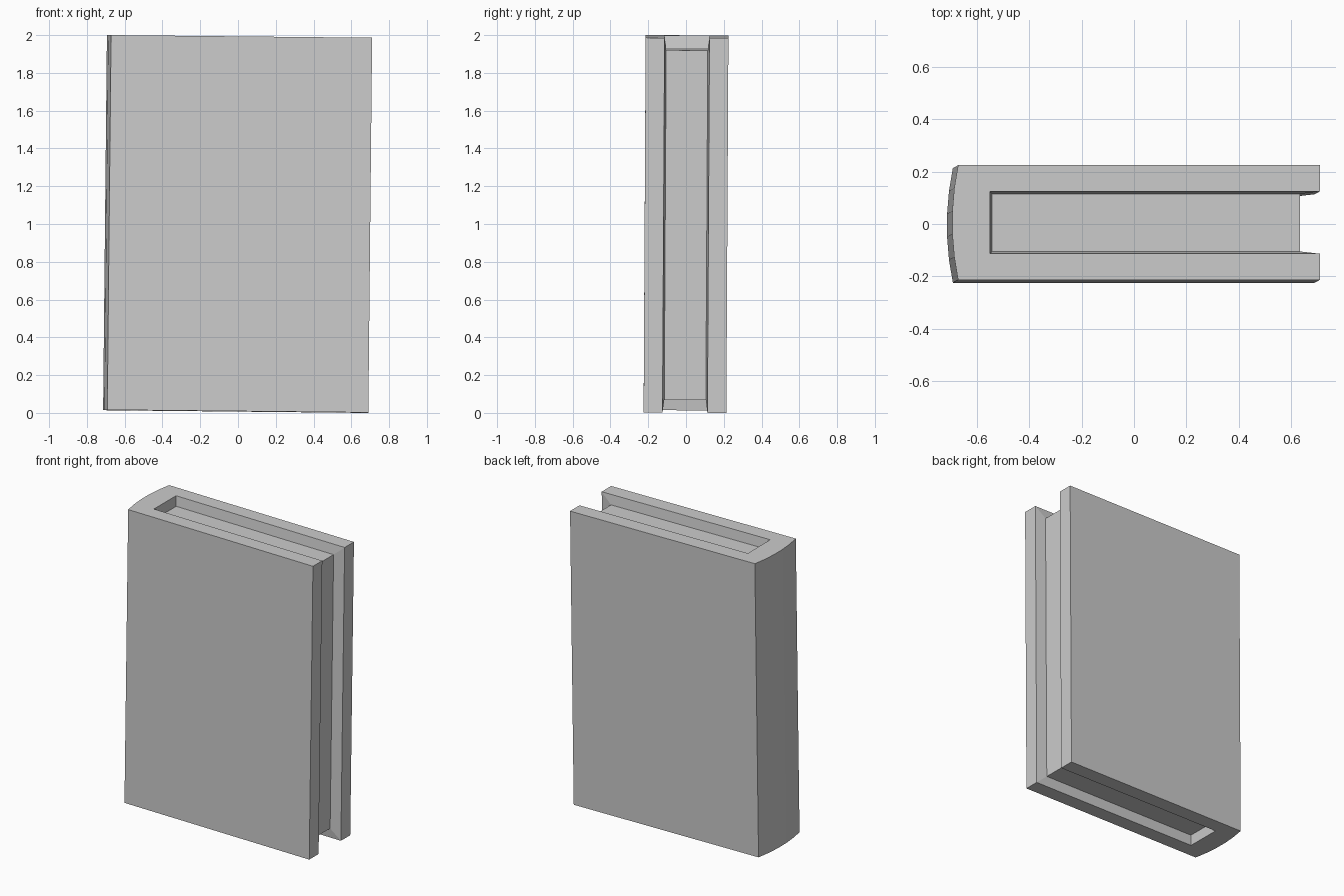
import bpy
import bmesh
from math import sin, cos, asin
from mathutils import Euler, Vector

cube = bpy.data.objects.get("Cube")
if cube:
    bpy.data.objects.remove(cube, do_unlink=True)

grey = bpy.data.materials.new("plain grey")
grey.use_nodes = True
colour = (0.6, 0.6, 0.6, 1)
grey.diffuse_color = colour
grey.node_tree.nodes["Principled BSDF"].inputs["Base Color"].default_value = colour

# Book dimensions, measured from its centre
HALF_H, PAGE_H = 0.992, 0.926
HALF_T, RIM_T, PAGE_T = 0.219, 0.119, 0.11
FRONT, PAGE_FRONT = 0.70, 0.625
SPINE, BULGE = -0.682, 0.023
RIM_BACK, PAGE_BACK = -0.56, -0.552


def finish(name, bm):
    """Turn the bmesh into an object with the book's slight lean."""
    bmesh.ops.recalc_face_normals(bm, faces=bm.faces)
    mesh = bpy.data.meshes.new(name)
    bm.to_mesh(mesh)
    bm.free()
    mesh.materials.append(grey)
    obj = bpy.data.objects.new(name, mesh)
    obj.rotation_euler = Euler((-0.0055, 0.0101, 0))
    obj.location = (0, 0, 1)
    bpy.context.collection.objects.link(obj)


def u_path(front, back, half):
    return [(front, half), (back, half), (back, -half), (front, -half)]


# Outer profile: front edge, rounded spine, back edge
radius = (HALF_T ** 2 + BULGE ** 2) / (2 * BULGE)
swing = asin(HALF_T / radius)
segments = 5
outer = [(FRONT, -HALF_T)]
for i in range(segments + 1):
    a = swing * (2 * i / segments - 1)
    outer.append((SPINE - BULGE + radius * (1 - cos(a)), radius * sin(a)))
outer.append((FRONT, HALF_T))

# Cover: U-shaped shell whose inner lip tapers in to the page block
bm = bmesh.new()


def ring(points, z):
    return [bm.verts.new((x, y, z)) for x, y in points]


ends = []
for side in (1, -1):
    out = ring(outer, side * HALF_H)
    rim = ring(u_path(FRONT, RIM_BACK, RIM_T), side * HALF_H)
    lip = ring(u_path(PAGE_FRONT, PAGE_BACK, PAGE_T), side * PAGE_H)
    bm.faces.new(out + rim)
    for i in range(3):
        bm.faces.new((rim[i], rim[i + 1], lip[i + 1], lip[i]))
    ends.append((out, rim, lip))

(out_t, rim_t, lip_t), (out_b, rim_b, lip_b) = ends
for i in range(len(outer) - 1):
    bm.faces.new((out_t[i], out_t[i + 1], out_b[i + 1], out_b[i]))
for o, r in ((-1, 0), (0, -1)):
    bm.faces.new((out_t[o], rim_t[r], rim_b[r], out_b[o]))
    bm.faces.new((rim_t[r], lip_t[r], lip_b[r], rim_b[r]))
finish("cover", bm)

# Page block
bm = bmesh.new()
bmesh.ops.create_cube(bm, size=2)
bmesh.ops.scale(bm, verts=bm.verts, vec=Vector(
    ((PAGE_FRONT - PAGE_BACK) / 2, PAGE_T, PAGE_H)))
bmesh.ops.translate(bm, verts=bm.verts, vec=Vector(
    ((PAGE_FRONT + PAGE_BACK) / 2, 0, 0)))
finish("pages", bm)
